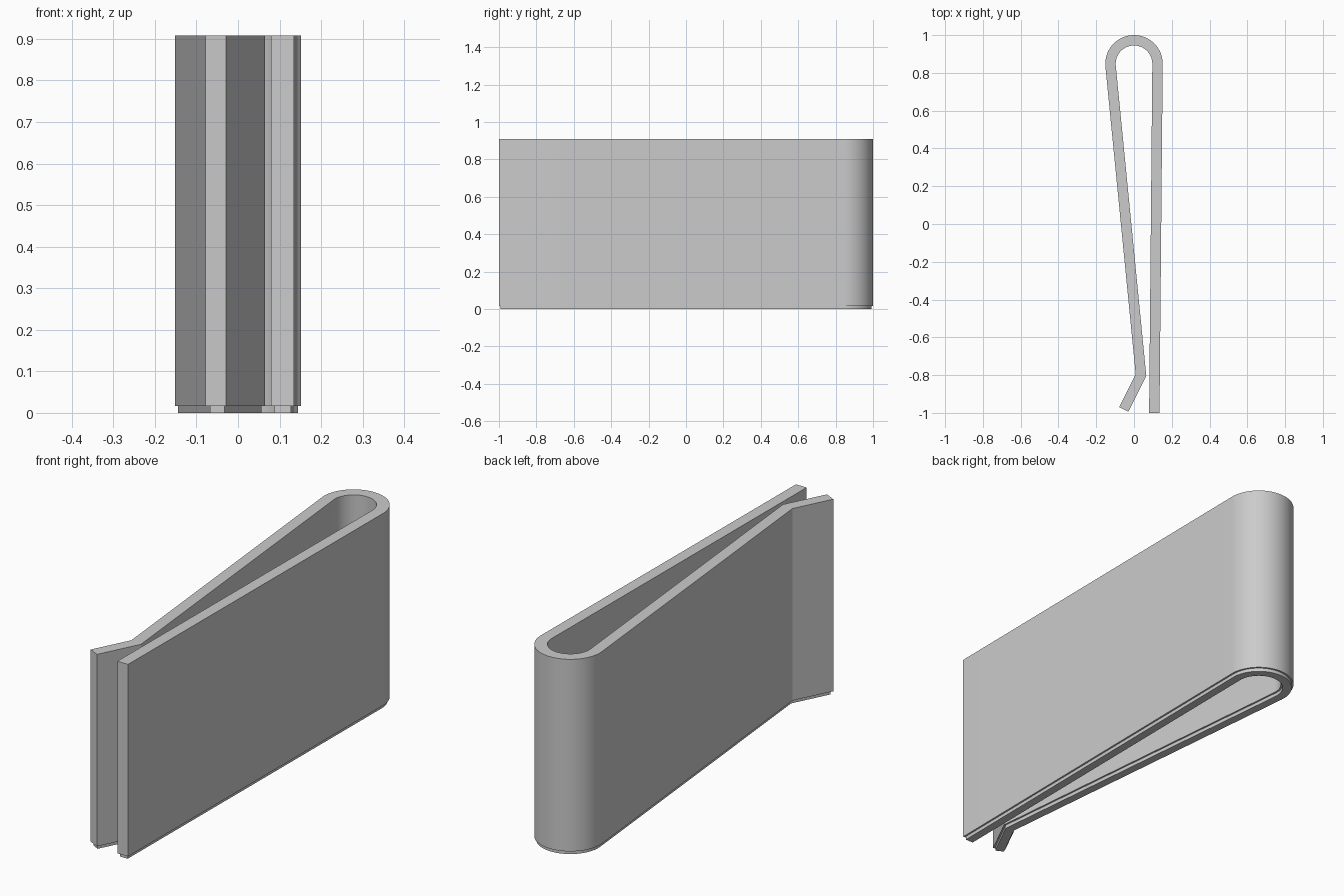
import bpy, bmesh, math
from mathutils import Vector

cube = bpy.data.objects.get("Cube")
if cube:
    bpy.data.objects.remove(cube, do_unlink=True)

# Single brushed-metal grey
steel = bpy.data.materials.new("steel_grey")
grey = (0.6, 0.6, 0.6, 1)
steel.use_nodes = True
steel.diffuse_color = grey
steel.node_tree.nodes["Principled BSDF"].inputs["Base Color"].default_value = grey

# Centreline of the bent strip: straight arm, round bend, slanted arm, flared tip
RADIUS, ARC_Y, STEPS = 0.1245, 0.848, 40
START, END = math.radians(-0.5), math.radians(185.6)
path = [Vector((0.1075, -1.0))]
for i in range(STEPS + 1):
    a = START + (END - START) * i / STEPS
    path.append(Vector((RADIUS * math.cos(a), ARC_Y + RADIUS * math.sin(a))))
path += [Vector((0.037, -0.80)), Vector((-0.054, -0.981))]


def strip(name, half, z0, z1, trim=0.0):
    """Sweep a rectangular section along the centreline with mitred corners."""
    pts = [p.copy() for p in path]
    pts[0] += (pts[1] - pts[0]).normalized() * trim
    pts[-1] += (pts[-2] - pts[-1]).normalized() * trim
    bm = bmesh.new()
    rings = []
    for i, p in enumerate(pts):
        d_in = (p - pts[i - 1]).normalized() if i else (pts[1] - p).normalized()
        d_out = (pts[i + 1] - p).normalized() if i < len(pts) - 1 else d_in
        t = (d_in + d_out).normalized()
        side = Vector((t.y, -t.x)) * half / t.dot(d_in)
        rings.append([bm.verts.new((*(p + side * s), z))
                      for s, z in ((1, z0), (1, z1), (-1, z1), (-1, z0))])
    for a, b in zip(rings, rings[1:]):
        for k in range(4):
            n = (k + 1) % 4
            bm.faces.new((a[k], a[n], b[n], b[k]))
    bm.faces.new(rings[0])
    bm.faces.new(rings[-1])
    bmesh.ops.recalc_face_normals(bm, faces=bm.faces)
    mesh = bpy.data.meshes.new(name)
    bm.to_mesh(mesh)
    bm.free()
    mesh.materials.append(steel)
    obj = bpy.data.objects.new(name, mesh)
    bpy.context.collection.objects.link(obj)
    bpy.ops.object.select_all(action='DESELECT')
    obj.select_set(True)
    bpy.context.view_layer.objects.active = obj
    bpy.ops.object.shade_smooth_by_angle(angle=math.radians(30))
    return obj


# Main folded band, and the slightly narrower lip along its bottom edge
LIP = 0.016
strip("clip_band", 0.0275, LIP, 0.908)
strip("bottom_lip", 0.0195, 0.0, LIP, trim=0.008)
